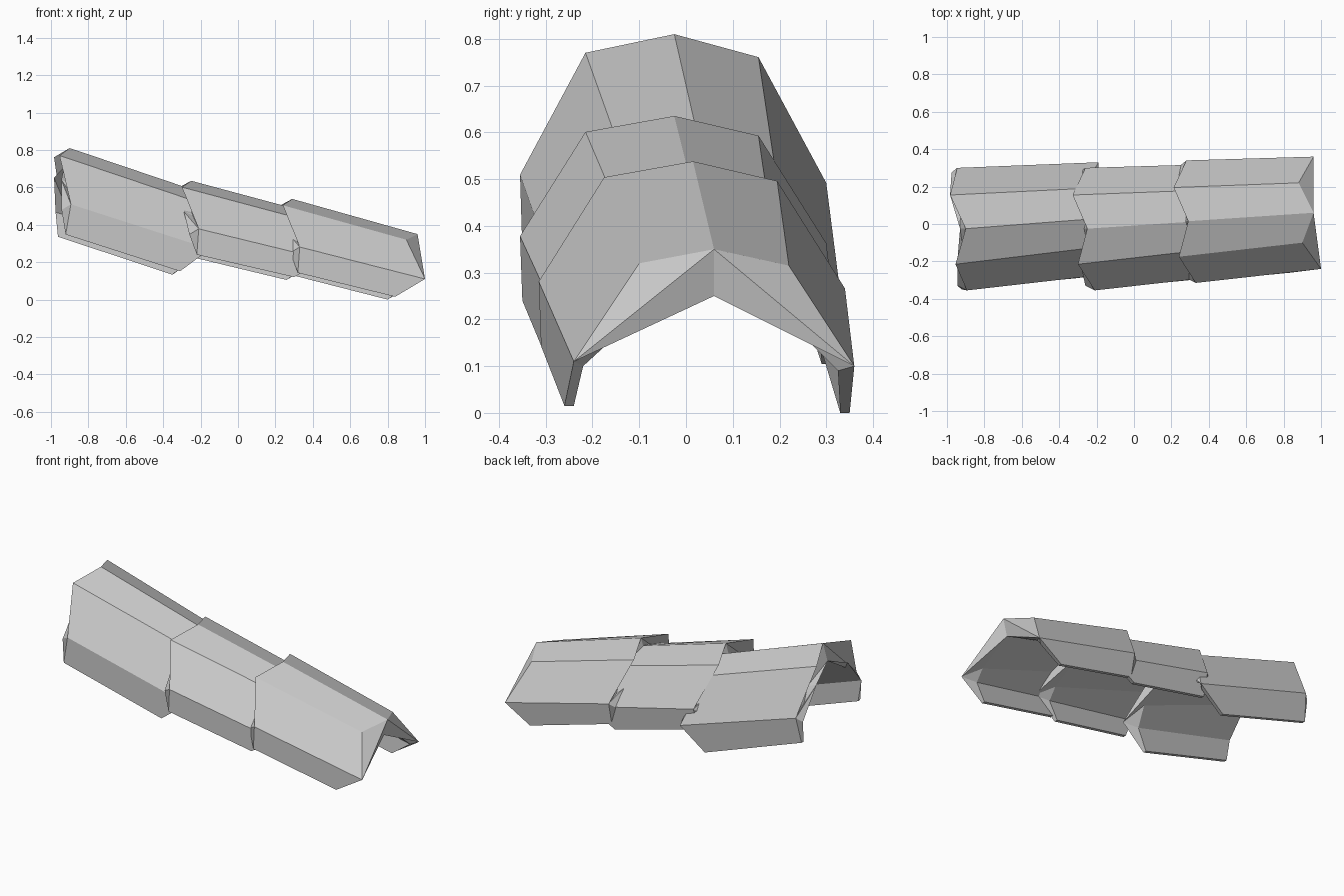
import bpy, bmesh
from mathutils import Vector

if "Cube" in bpy.data.objects:
    bpy.data.objects.remove(bpy.data.objects["Cube"])

# Zigzag arch at each end, relative to its ridge point (front hem -> ridge -> back hem)
TAIL = [(.03, -.325, -.395), (.04, -.33, -.257), (-.05, -.19, -.034), (0, 0, 0),
        (-.078, .18, -.042), (-.01, .325, -.272), (-.01, .295, -.405)]
NOSE = [(-.12, -.32, -.335), (.04, -.30, -.24), (-.06, -.16, -.03), (0, 0, 0),
        (-.08, .16, -.035), (0, .30, -.25), (-.16, .29, -.35)]
# Inner surface offsets from the outer arch
TAIL_IN = [(0, .02, 0), (-.05, .025, -.03), (.01, .02, -.13), (-.03, 0, -.10),
           (0, 0, -.11), (-.03, -.025, -.025), (0, -.02, 0)]
NOSE_IN = [(0, .02, 0), (-.09, .02, -.01), (.02, -.06, -.165), (-.025, 0, -.10),
           (.02, .05, -.17), (-.035, -.035, -.01), (0, -.02, 0)]


def ring(bm, shape, inset, ridge, zscale, tilt):
    outer, inner = [], []
    for p, o in zip(shape, inset):
        v = Vector(ridge) + Vector((p[0] + tilt * p[2], p[1], p[2] * zscale))
        outer.append(bm.verts.new(v))
        inner.append(bm.verts.new(v + Vector(o)))
    return outer, inner


def plate(name, tail, nose, tail_scale, nose_scale, tilt):
    bm = bmesh.new()
    a, ai = ring(bm, TAIL, TAIL_IN, tail, tail_scale, tilt)
    b, bi = ring(bm, NOSE, NOSE_IN, nose, nose_scale, 0)
    # outer and inner shells
    for i in range(6):
        bm.faces.new((a[i], a[i + 1], b[i + 1], b[i]))
        bm.faces.new((ai[i], bi[i], bi[i + 1], ai[i + 1]))
    # hems
    for i in (0, 6):
        bm.faces.new((a[i], b[i], bi[i], ai[i]))
    # notched end walls
    for o, n in ((a, ai), (b, bi)):
        for h, s, m in ((0, 1, 2), (6, 5, 4)):
            bm.faces.new((o[s], o[m], o[3]))
            bm.faces.new((o[s], o[3], n[3]))
            bm.faces.new((o[s], n[3], n[m]))
            bm.faces.new((o[s], n[m], n[s]))
            bm.faces.new((o[h], o[s], n[s], n[h]))
    bmesh.ops.recalc_face_normals(bm, faces=bm.faces)
    mesh = bpy.data.meshes.new(name)
    bm.to_mesh(mesh)
    bm.free()
    bpy.context.collection.objects.link(bpy.data.objects.new(name, mesh))


# Three overlapping plates stepping down towards +x
plate("upper_plate", (-.90, -.025, .81), (-.19, .03, .57), 1.17, 1.25, .13)
plate("middle_plate", (-.25, -.025, .635), (.42, .02, .455), 1.0, 1.0, 0)
plate("lower_plate", (.29, .015, .538), (.96, .06, .35), 1.0, 1.0, 0)
